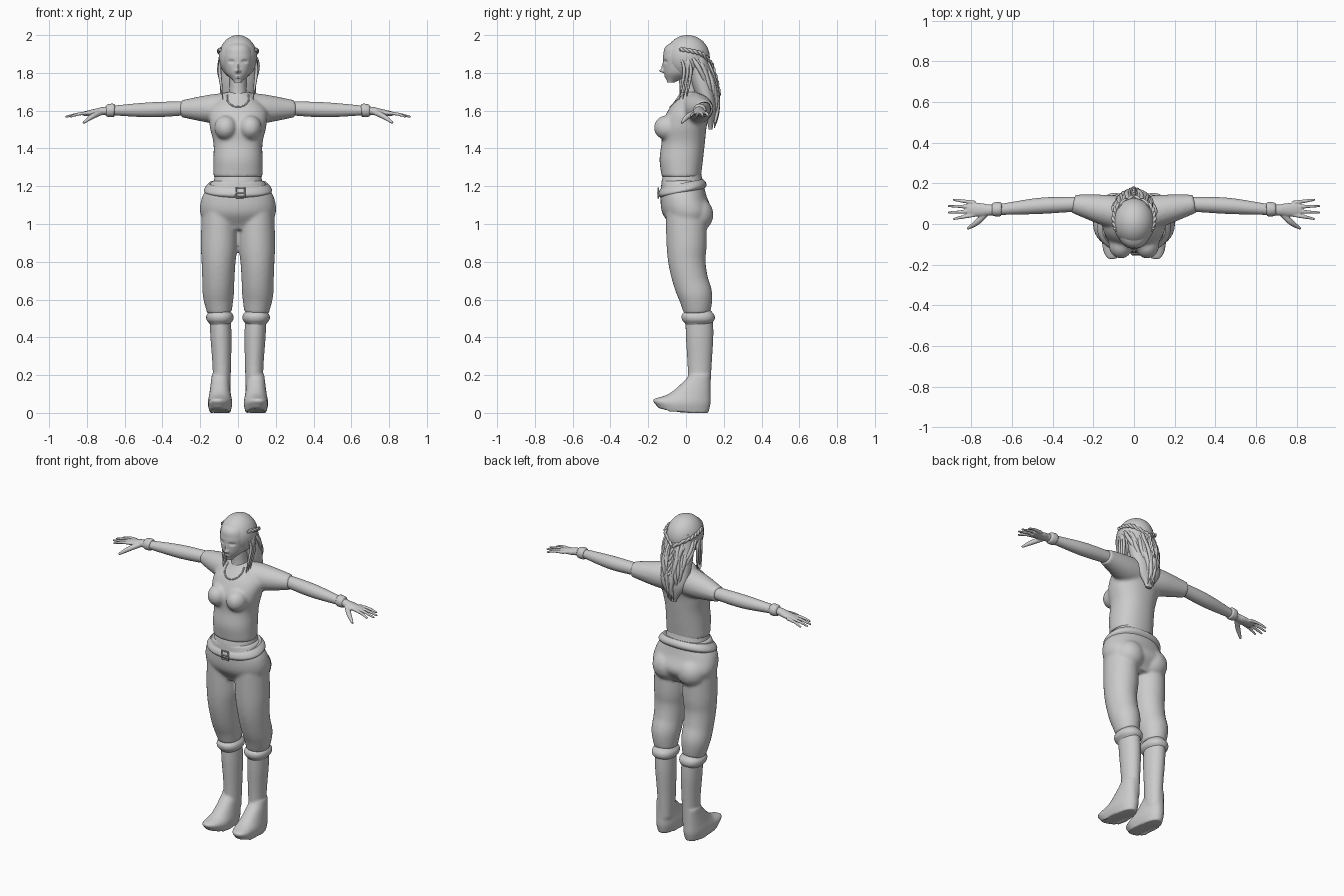
import bpy, bmesh, math, random
from mathutils import Vector, Matrix

random.seed(4)
if "Cube" in bpy.data.objects:
    bpy.data.objects.remove(bpy.data.objects["Cube"])

clay = bpy.data.materials.new("clay_grey")
clay.use_nodes = True
clay.diffuse_color = (.6, .6, .6, 1)
clay.node_tree.nodes["Principled BSDF"].inputs["Base Color"].default_value = clay.diffuse_color
SIDES = (-1, 1)


def spline(rows, steps):
    """Catmull-Rom interpolation through rows of numbers."""
    rows = [Vector(row) for row in rows]
    last = len(rows) - 1
    out = []
    for i in range(last):
        before, start, end, after = (rows[max(0, min(last, i + k))] for k in (-1, 0, 1, 2))
        leave, arrive = (end - before) / 2, (after - start) / 2
        for step in range(steps):
            t = step / steps
            ease = t * t * (3 - 2 * t)
            out.append(start.lerp(end, ease) + leave * t * (1 - t) ** 2 - arrive * t * t * (1 - t))
    return out + [rows[last]]


def skin(bm, rings):
    """Bridge a list of point rings and cap both ends."""
    rings = [[bm.verts.new(point) for point in ring] for ring in rings]
    count = len(rings[0])
    for lower, upper in zip(rings, rings[1:]):
        for i in range(count):
            j = (i + 1) % count
            bm.faces.new((lower[i], lower[j], upper[j], upper[i]))
    bm.faces.new(rings[0])
    bm.faces.new(rings[-1])


def angles(count):
    return [math.tau * i / count for i in range(count)]


def rounded(value):
    """Square off a sine or cosine slightly, for fuller cross-sections."""
    return math.copysign(abs(value) ** .9, value)


def stack(bm, bottom, top, widths, fronts, backs, x=0, count=48, steps=6):
    """Evenly spaced level sections: half width, reach forwards and reach backwards."""
    rows = spline(list(zip(widths, fronts, backs)), steps)
    rings = []
    for i, (width, front, back) in enumerate(rows):
        z = bottom + (top - bottom) * i / (len(rows) - 1)
        middle, depth = (back - front) / 2, (back + front) / 2
        rings.append([(x + width * rounded(math.cos(a)), middle + depth * rounded(math.sin(a)), z)
                      for a in angles(count)])
    skin(bm, rings)


def tube(bm, points, radii, depths=None, side=1, count=8, steps=4):
    """Sweep a tapering section along a path; depths stretch it towards y."""
    depths = depths or [1] * len(points)
    path = spline([(*p, r, d) for p, r, d in zip(points, radii, depths)], steps)
    rings = []
    for i, row in enumerate(path):
        ahead = path[min(i + 1, len(path) - 1)] - path[max(i - 1, 0)]
        along = Vector(ahead[:3]).normalized()
        across = along.cross((0, 1, 0)).normalized()
        deep = along.cross(across) * row[4]
        ring = [Vector(row[:3]) + (across * math.cos(a) + deep * math.sin(a)) * row[3] for a in angles(count)]
        rings.append([(p.x * side, p.y, p.z) for p in ring])
    skin(bm, rings)


def blob(bm, centre, radii):
    bmesh.ops.create_uvsphere(bm, u_segments=40, v_segments=24, radius=1,
                              matrix=Matrix.Translation(centre) @ Matrix.Diagonal((*radii, 1)))


def finish(bm, name, voxel=0, smooth=3):
    """Make the object, optionally blending its overlapping pieces into one skin."""
    bmesh.ops.recalc_face_normals(bm, faces=bm.faces)
    mesh = bpy.data.meshes.new(name)
    bm.to_mesh(mesh)
    bm.free()
    obj = bpy.data.objects.new(name, mesh)
    bpy.context.collection.objects.link(obj)
    mesh.materials.append(clay)
    bpy.ops.object.select_all(action="DESELECT")
    obj.select_set(True)
    bpy.context.view_layer.objects.active = obj
    bpy.ops.object.shade_smooth_by_angle(angle=math.radians(50))
    if voxel:
        remesh = obj.modifiers.new("blend", "REMESH")
        remesh.mode, remesh.voxel_size, remesh.use_smooth_shade = "VOXEL", voxel, True
        relax = obj.modifiers.new("relax", "SMOOTH")
        relax.factor, relax.iterations = .5, smooth
    return obj


# Shirt with bust and short sleeves
bm = bmesh.new()
stack(bm, 1.25, 1.7, widths=[.13, .13, .13, .15, .15, .06],
      fronts=[.13, .14, .13, .13, .09, .03], backs=[.08, .09, .1, .11, .13, .1])
for side in SIDES:
    tube(bm, [(.05, .05, 1.61), (.15, .07, 1.61), (.3, .1, 1.61)], [.085, .075, .045], side=side, count=32)
    blob(bm, (side * .065, -.1, 1.51), (.06, .07, .065))
shirt = finish(bm, "shirt", voxel=.009, smooth=6)

# Neckline cord lying on the shirt
bpy.context.view_layer.update()
shirt_skin = shirt.evaluated_get(bpy.context.evaluated_depsgraph_get())
cord = []
for a in angles(32)[:17]:
    guess = Vector((.07 * math.cos(a), -.03 - .07 * math.sin(a), 1.7 - .07 * math.sin(a)))
    cord.append(shirt_skin.closest_point_on_mesh(guess)[1])
bm = bmesh.new()
tube(bm, cord, [.004] * len(cord))
finish(bm, "neckline_cord")

# Arms with hands, four spread fingers and a thumb
bm = bmesh.new()
for side in SIDES:
    tube(bm, [(.22, .1, 1.615), (.45, .09, 1.605), (.68, .07, 1.6), (.75, .07, 1.592), (.82, .073, 1.583)],
         [.034, .04, .024, .019, .011], [1, 1, 1.1, 1.7, 2.7], side, count=32, steps=8)
    for i in range(4):
        root, tip = .105 - .02 * i, .12 - .032 * i
        reach = .915 if i in (1, 2) else .89
        tube(bm, [(.78, root, 1.588), (.84, (root + tip) / 2, 1.583), (reach, tip, 1.567)],
             [.01, .009, .006], side=side)
    tube(bm, [(.72, .06, 1.594), (.77, .01, 1.57), (.82, -.024, 1.535)], [.016, .015, .007], side=side)
finish(bm, "arms", voxel=.0045, smooth=2)

# Wrist bands
bm = bmesh.new()
for side in SIDES:
    tube(bm, [(.652, .073, 1.602), (.66, .073, 1.602), (.69, .072, 1.6), (.7, .072, 1.6)],
         [.027, .035, .033, .024], side=side, count=32)
finish(bm, "wrist_bands")

# Waist
bm = bmesh.new()
stack(bm, 1.17, 1.27, widths=[.14, .13, .12], fronts=[.13, .13, .12], backs=[.09, .09, .08])
finish(bm, "waist")

# Trousers: hips, seat and legs
bm = bmesh.new()
stack(bm, .97, 1.23, widths=[.16, .2, .19, .14], fronts=[.07, .125, .135, .13], backs=[.09, .14, .11, .09])
for side in SIDES:
    tube(bm, [(.1, 0, 1.1), (.1, .003, .9), (.103, .005, .8), (.104, .024, .7), (.104, .05, .62), (.098, .06, .53)],
         [.09, .097, .09, .085, .082, .065], [1.2, 1.1, 1.1, 1.1, 1.1, 1.1], side, count=32, steps=6)
    blob(bm, (side * .085, .06, 1.05), (.09, .085, .09))
finish(bm, "trousers", voxel=.009, smooth=6)

# Belt, lower at the front, with a buckle
bm = bmesh.new()
stack(bm, 1.16, 1.22, widths=[.165, .18, .172, .155], fronts=[.13, .145, .143, .13], backs=[.09, .107, .105, .09])
for v in bm.verts:
    v.co.z += v.co.y / 5
finish(bm, "belt")
bm = bmesh.new()
low, high, left, right = 1.14, 1.19, .035, -.01
frame = [(right, low), (right, high), (left, high), (left, low), (right, low)]
tube(bm, [(x, -.147, z) for x, z in frame], [.005] * len(frame), steps=1)
tube(bm, [(right, -.15, 1.165), (left, -.15, 1.165)], [.004, .004])
finish(bm, "belt_buckle")

# Boots: shaft and foot with lifted toe
bm = bmesh.new()
for side in SIDES:
    tube(bm, [(.095, .07, .51), (.09, .072, .4), (.086, .072, .25), (.086, .07, .1)],
         [.056, .056, .049, .045], [1.3] * 4, side, count=32)
    stack(bm, 0, .2, widths=[.055, .065, .057, .05, .045], fronts=[.15, .175, .09, .03, -.015],
          backs=[.12, .13, .13, .13, .13], x=side * .095)
for v in bm.verts:
    toe = max(0, -v.co.y - .07)
    v.co.z += toe * (.35 - v.co.z * 3)
    v.co.x += math.copysign(toe / 8, v.co.x)
finish(bm, "boots", voxel=.008)

# Folded cuffs on the boots
bm = bmesh.new()
for side in SIDES:
    stack(bm, .465, .545, widths=[.05, .07, .07, .05], fronts=[0, .02, .022, 0],
          backs=[.13, .15, .15, .13], x=side * .096)
finish(bm, "boot_cuffs")

# Neck, then head with the face shaped by soft bumps
bm = bmesh.new()
tube(bm, [(0, .02, 1.62), (0, .015, 1.7), (0, .01, 1.8)], [.06, .045, .045], [1.1] * 3, count=32)
finish(bm, "neck")
bm = bmesh.new()
stack(bm, 1.75, 1.99, widths=[.02, .065, .08, .085, .07, .02], fronts=[.1, .115, .12, .12, .105, .03],
      backs=[-.06, .08, .1, .11, .1, .04], count=128, steps=16)
eye, mouth = 1.86, 1.778
bumps = [(.035, eye, .013, .008, .014), (.035, eye, .008, .005, -.008), (0, 1.81, .012, .009, -.022),
         (0, 1.83, .006, .02, -.01), (0, mouth, .015, .006, -.008), (0, mouth, .018, .002, .006)]
for v in bm.verts:
    if v.co.y < -.03:
        x, z = abs(v.co.x), v.co.z
        v.co.y += sum(push * math.exp(-((x - mid) / wide) ** 2 - ((z - height) / tall) ** 2)
                      for mid, height, wide, tall, push in bumps)
finish(bm, "head")
bm = bmesh.new()
for side in SIDES:
    blob(bm, (side * .095, .01, 1.845), (.011, .017, .03))
finish(bm, "ears")

# Hair cap and the falling mass behind
bm = bmesh.new()
blob(bm, (0, .008, 1.882), (.102, .118, .118))
stack(bm, 1.5, 1.92, widths=[.02, .08, .095, .095, .08], fronts=[-.12, -.09, -.04, -.015, -.01],
      backs=[.14, .16, .15, .13, .11])
finish(bm, "hair")

# Wavy locks over the back, and loose strands in front of the ears
bm = bmesh.new()
for i in range(19):
    offset = (i - 9) * .0115
    wave, length = random.uniform(0, math.tau), random.uniform(.32, .4) - abs(offset)
    lock = []
    for k in range(9):
        t = k / 8
        fall = .11 + .058 * math.sin(math.pi * .75 * t) - 7 * offset ** 2 * (1 - .4 * t)
        lock.append((offset * (1 - .35 * t) + .007 * math.sin(wave + t * 9), fall, 1.88 - length * t))
    tube(bm, lock, [.006] + [.012] * 6 + [.008, .001], steps=3)
for side in SIDES:
    for shift in (0, .018, .036):
        strand = [(.09, -.03, 1.89), (.098, -.01, 1.82), (.09, -.02, 1.74), (.08, -.035, 1.66)]
        tube(bm, [(x, y + shift, z) for x, y, z in strand], [.005, .009, .007, .001], side=side)
finish(bm, "hair_locks")


# Two side braids meeting in one at the back
def braid(bm, points, side=1):
    path = spline(points, 8)
    for phase in (0, math.pi):
        twist = [p + Vector((math.sin(i + phase), math.cos(i + phase), math.cos(i + phase))) * .004
                 for i, p in enumerate(path)]
        tube(bm, twist, [.008] * len(twist), side=side, steps=2)


bm = bmesh.new()
meeting = (0, .135, 1.845)
for side in SIDES:
    braid(bm, [(.09, -.03, 1.925), (.1, .03, 1.915), (.08, .09, 1.895), meeting], side)
braid(bm, [meeting, (0, .16, 1.76), (0, .175, 1.68)])
finish(bm, "braids")
